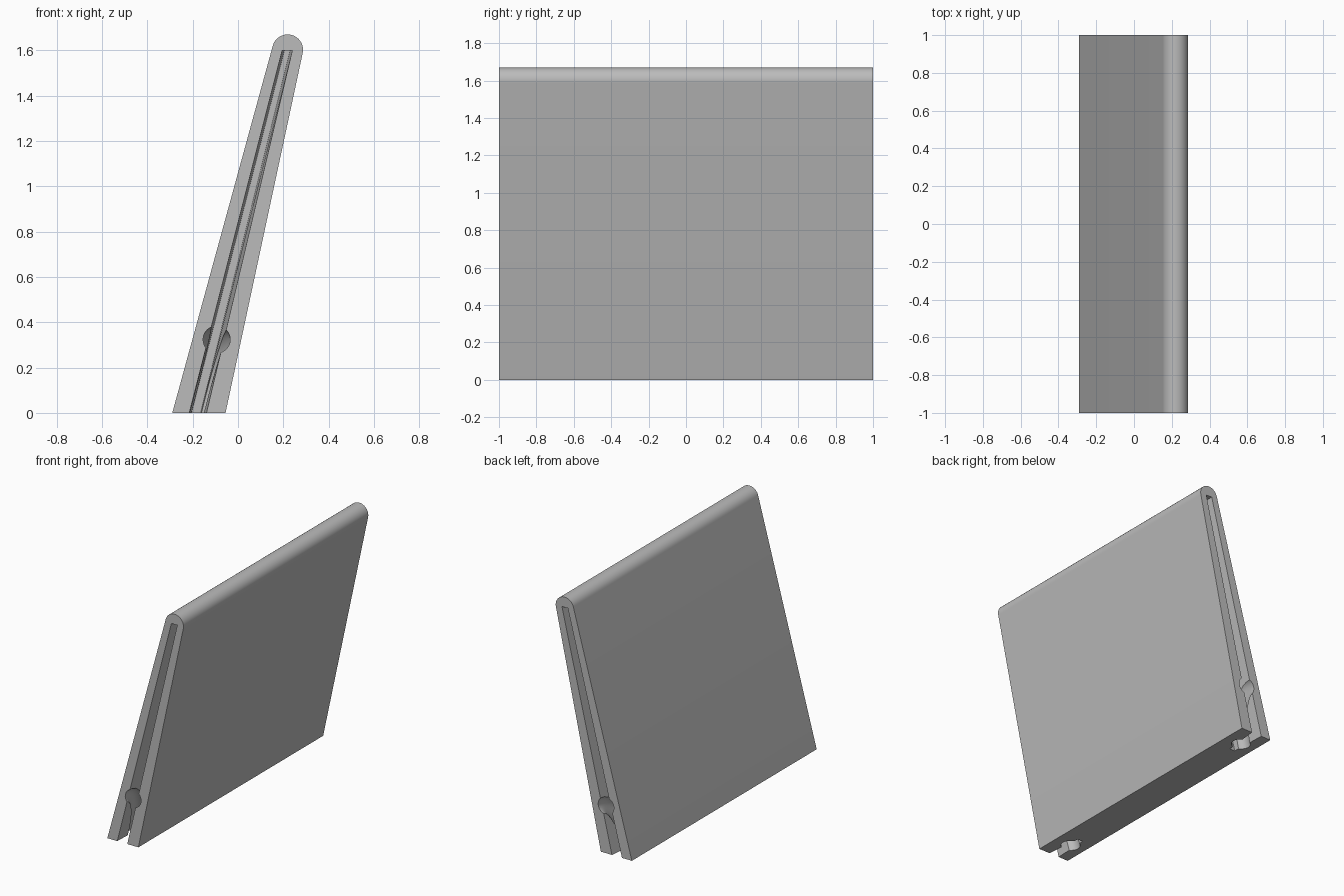
import bpy, bmesh, math
from mathutils import Vector

if "Cube" in bpy.data.objects:
    bpy.data.objects.remove(bpy.data.objects["Cube"], do_unlink=True)

grey = bpy.data.materials.new("plain_grey")
grey.use_nodes = True
COLOUR = (0.5, 0.5, 0.5, 1.0)
grey.diffuse_color = COLOUR
grey.node_tree.nodes["Principled BSDF"].inputs["Base Color"].default_value = COLOUR


def loft(name, rings):
    """Closed solid through a list of equal-length point rings."""
    bm = bmesh.new()
    loops = [[bm.verts.new(p) for p in ring] for ring in rings]
    for a, b in zip(loops, loops[1:]):
        for i in range(len(a)):
            j = (i + 1) % len(a)
            bm.faces.new((a[i], a[j], b[j], b[i]))
    bm.faces.new(loops[0])
    bm.faces.new(loops[-1])
    bmesh.ops.recalc_face_normals(bm, faces=bm.faces[:])
    mesh = bpy.data.meshes.new(name)
    bm.to_mesh(mesh)
    bm.free()
    mesh.materials.append(grey)
    obj = bpy.data.objects.new(name, mesh)
    bpy.context.collection.objects.link(obj)
    return obj


# Leaning wedge body with a rounded top edge
cx, cz, r = 0.219, 1.602, 0.068
start, end = math.radians(-12.1), math.radians(164.7)
profile = [(-0.29, 0.0), (-0.055, 0.0)]
for i in range(25):
    a = start + (end - start) * i / 24
    profile.append((cx + r * math.cos(a), cz + r * math.sin(a)))
body = loft("leaning_panel", [[(x, y, z) for x, z in profile] for y in (-1, 1)])


# Tapered slot in an end, open at the bottom
def slot_ring(y, side):
    t = (1 - y) / 0.25          # 0 at the mouth, 1 at the floor
    low = (-0.215 + 0.010 * t, -0.14 - 0.025 * t)
    top = (0.195 + 0.010 * t, 0.24 - 0.010 * t)
    k = 0.1 / 1.6
    bottom = [l - (h - l) * k for l, h in zip(low, top)]
    return [(bottom[0], y * side, -0.1), (bottom[1], y * side, -0.1),
            (top[1], y * side, 1.6), (top[0], y * side, 1.6)]


# Elbow tunnel from an end face down to the underside
lean = Vector((0.265, 0, 1)).normalized()


def tunnel_rings(side):
    out = Vector((0, side, 0))
    binormal = lean.cross(out).normalized()
    corner = Vector((-0.18, side, 0))
    path = [(corner + out * 0.1 + lean * 0.335, -out)]
    for i in range(13):
        a = math.pi / 2 * i / 12
        point = corner - out * 0.16 * math.sin(a) + lean * 0.335 * math.cos(a)
        tangent = -out * 0.16 * math.cos(a) - lean * 0.335 * math.sin(a)
        path.append((point, tangent.normalized()))
    path.append((corner - out * 0.16 - lean * 0.1, -lean))
    rings = []
    for point, tangent in path:
        normal = tangent.cross(binormal)
        rings.append([point + 0.06 * (math.cos(2 * math.pi * j / 24) * normal
                                      + math.sin(2 * math.pi * j / 24) * binormal)
                      for j in range(24)])
    return rings


cutters = []
for side in (-1, 1):
    cutters.append(loft("slot_cutter", [slot_ring(1.05, side), slot_ring(0.75, side)]))
    cutters.append(loft("tunnel_cutter", tunnel_rings(side)))

bpy.ops.object.select_all(action='DESELECT')
body.select_set(True)
bpy.context.view_layer.objects.active = body
for cutter in cutters:
    cutter.hide_render = True
    mod = body.modifiers.new("cut", 'BOOLEAN')
    mod.operation = 'DIFFERENCE'
    mod.solver = 'EXACT'
    mod.object = cutter
    bpy.ops.object.modifier_apply(modifier=mod.name)
for cutter in cutters:
    bpy.data.objects.remove(cutter, do_unlink=True)

bpy.ops.object.shade_smooth_by_angle(angle=math.radians(30))
